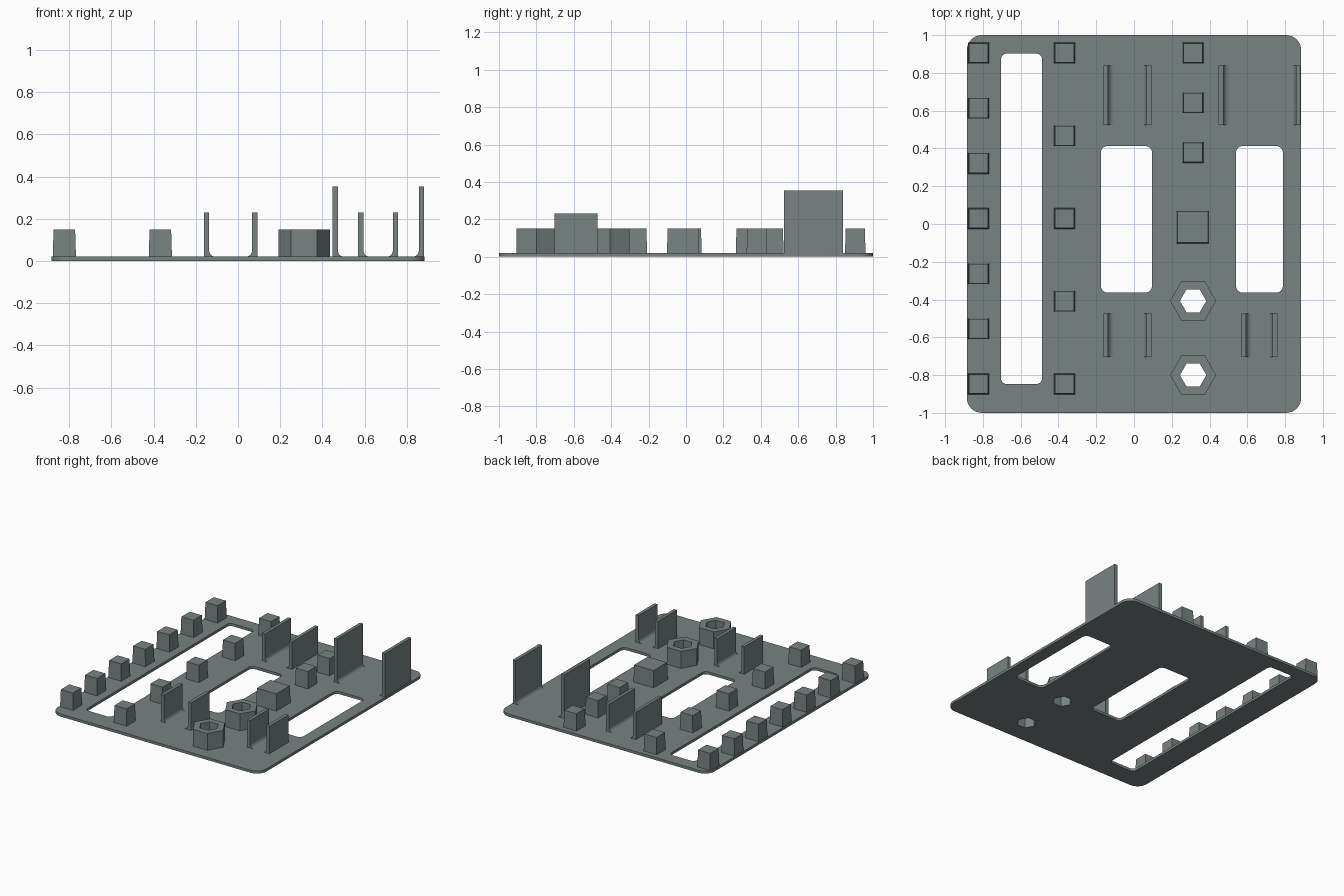
import bpy, bmesh, math

if "Cube" in bpy.data.objects:
    bpy.data.objects.remove(bpy.data.objects["Cube"])

T = 0.02          # plate thickness
POST_TOP = 0.15

grey = bpy.data.materials.new("slate grey")
grey.diffuse_color = (0.19, 0.225, 0.225, 1)
grey.use_nodes = True
grey.node_tree.nodes["Principled BSDF"].inputs["Base Color"].default_value = grey.diffuse_color


def finish(name, mesh):
    ob = bpy.data.objects.new(name, mesh)
    bpy.context.collection.objects.link(ob)
    mesh.materials.clear()
    mesh.materials.append(grey)
    bpy.ops.object.select_all(action='DESELECT')
    ob.select_set(True)
    bpy.context.view_layer.objects.active = ob
    bpy.ops.object.shade_smooth_by_angle(angle=math.radians(30))
    return ob


def rounded_rect(x0, x1, y0, y1, r, n=8):
    pts = []
    corners = [(x1 - r, y1 - r), (x0 + r, y1 - r), (x0 + r, y0 + r), (x1 - r, y0 + r)]
    for q, (cx, cy) in enumerate(corners):
        for i in range(n + 1):
            a = (q + i / n) * math.pi / 2
            pts.append((cx + r * math.cos(a), cy + r * math.sin(a)))
    return pts


def hexagon(cx, cy, r):
    return [(cx + r * math.cos(i * math.pi / 3), cy + r * math.sin(i * math.pi / 3))
            for i in range(6)]


def slab(name, loops, z0, z1):
    """Extrude an outline with holes between two heights."""
    cu = bpy.data.curves.new(name, 'CURVE')
    cu.dimensions = '2D'
    cu.fill_mode = 'BOTH'
    cu.extrude = (z1 - z0) / 2
    for loop in loops:
        sp = cu.splines.new('POLY')
        sp.points.add(len(loop) - 1)
        for p, (x, y) in zip(sp.points, loop):
            p.co = (x, y, 0, 1)
        sp.use_cyclic_u = True
    tmp = bpy.data.objects.new(name + "_outline", cu)
    bpy.context.collection.objects.link(tmp)
    deps = bpy.context.evaluated_depsgraph_get()
    mesh = bpy.data.meshes.new_from_object(tmp.evaluated_get(deps))
    bpy.data.objects.remove(tmp)
    bm = bmesh.new()
    bm.from_mesh(mesh)
    bmesh.ops.remove_doubles(bm, verts=bm.verts, dist=1e-5)
    bmesh.ops.translate(bm, verts=bm.verts, vec=(0, 0, (z0 + z1) / 2))
    bmesh.ops.recalc_face_normals(bm, faces=bm.faces)
    bm.to_mesh(mesh)
    bm.free()
    return finish(name, mesh)


def post(name, x, y, size):
    """Slightly tapered square post."""
    bm = bmesh.new()
    bmesh.ops.create_cube(bm, size=1)
    for v in bm.verts:
        top = v.co.z > 0
        s = size - 0.008 if top else size
        v.co = (x + v.co.x * s, y + v.co.y * s, POST_TOP if top else T)
    mesh = bpy.data.meshes.new(name)
    bm.to_mesh(mesh)
    bm.free()
    finish(name, mesh)


def clip_wall(name, x, side, y0, y1, top, thick=0.025, r=0.03):
    """Upright wall with its outer face at x and a fillet on the inner side."""
    prof = [(0, T), (0, top), (thick, top)]
    for i in range(9):
        a = math.pi + i / 8 * math.pi / 2
        prof.append((thick + r + r * math.cos(a), T + r + r * math.sin(a)))
    bm = bmesh.new()
    f = bm.faces.new([bm.verts.new((x + side * u, y0, z)) for u, z in prof])
    ext = bmesh.ops.extrude_face_region(bm, geom=[f])
    moved = [g for g in ext['geom'] if isinstance(g, bmesh.types.BMVert)]
    bmesh.ops.translate(bm, verts=moved, vec=(0, y1 - y0, 0))
    bmesh.ops.recalc_face_normals(bm, faces=bm.faces)
    mesh = bpy.data.meshes.new(name)
    bm.to_mesh(mesh)
    bm.free()
    finish(name, mesh)


# Base plate with three slots and two hexagonal through-holes
HEX_X, HEX_Y = 0.313, (-0.407, -0.8)
slab("base_plate",
     [rounded_rect(-0.885, 0.885, -1, 1, 0.08),
      rounded_rect(-0.704, -0.487, -0.847, 0.902, 0.03),
      rounded_rect(-0.175, 0.095, -0.363, 0.413, 0.035),
      rounded_rect(0.54, 0.788, -0.363, 0.413, 0.035)]
     + [hexagon(HEX_X, y, 0.07) for y in HEX_Y], 0, T)

# Hexagonal bosses
for y in HEX_Y:
    slab("hex_boss", [hexagon(HEX_X, y, 0.122), hexagon(HEX_X, y, 0.07)], T, POST_TOP)

# Square posts
for i in range(7):
    post("edge_post", -0.823, 0.905 - i * 0.292, 0.11)
for i in range(5):
    post("inner_post", -0.368, 0.905 - i * 0.438, 0.11)
for i in range(3):
    post("rear_post", 0.312, 0.905 - i * 0.263, 0.11)
post("large_post", 0.311, -0.016, 0.172)

# Facing pairs of clip walls: left x, right x, y range, top
for name, xl, xr, y0, y1, top in [
        ("rear_left_clip", -0.162, 0.092, 0.523, 0.839, 0.23),
        ("front_left_clip", -0.162, 0.092, -0.703, -0.474, 0.23),
        ("rear_right_clip", 0.448, 0.882, 0.523, 0.839, 0.353),
        ("front_right_clip", 0.569, 0.759, -0.703, -0.474, 0.23)]:
    clip_wall(name, xl, 1, y0, y1, top)
    clip_wall(name, xr, -1, y0, y1, top)
